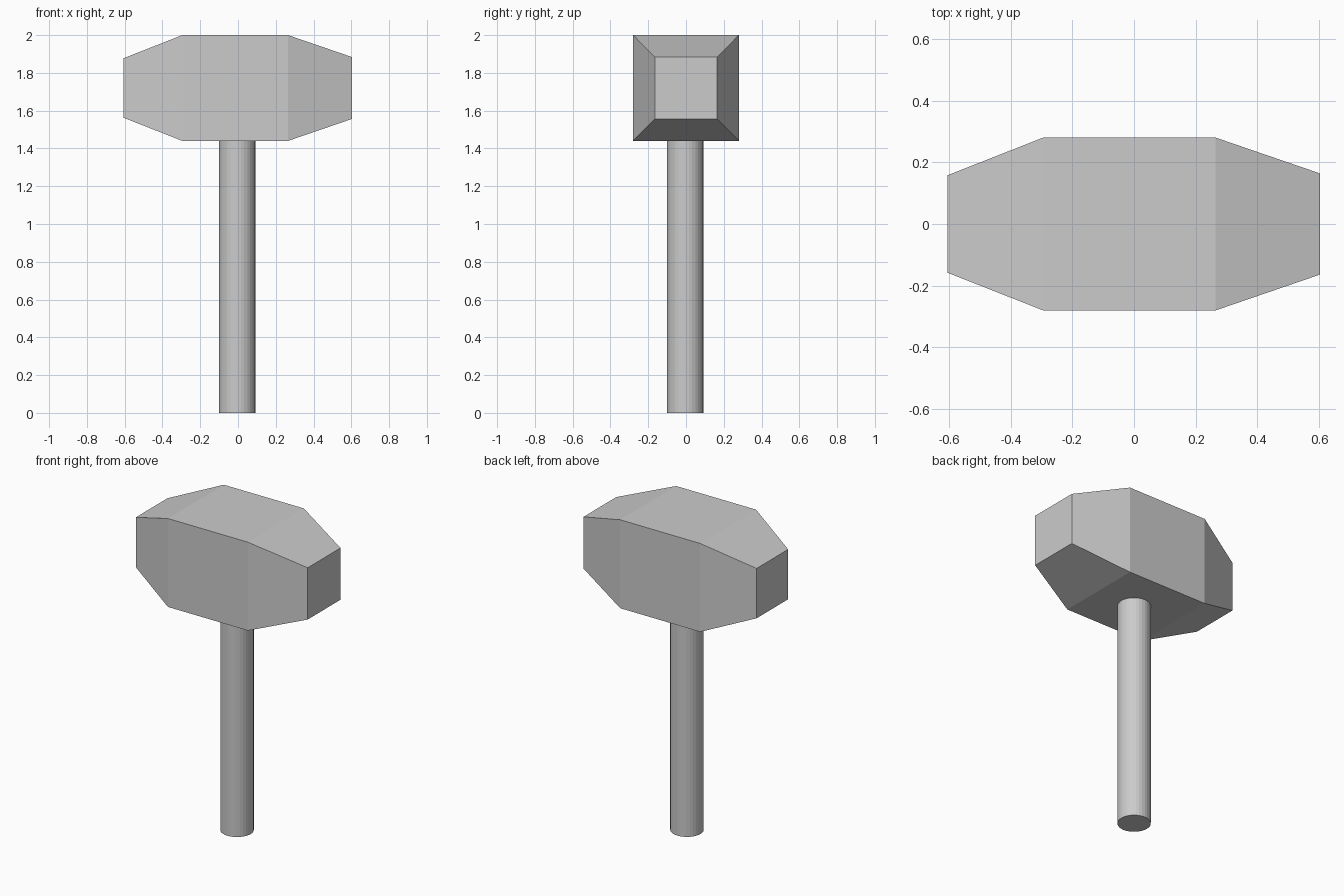
import bpy, bmesh

if "Cube" in bpy.data.objects:
    bpy.data.objects.remove(bpy.data.objects["Cube"])

HEAD_Z = 1.72

# Mallet head: square cross-sections lofted along x, tapering to both faces
sections = [(-0.605, 0.158), (-0.295, 0.28), (0.265, 0.28), (0.603, 0.164)]
bm = bmesh.new()
rings = []
for x, h in sections:
    rings.append([bm.verts.new((x, sy * h, HEAD_Z + sz * h))
                  for sy, sz in ((-1, -1), (1, -1), (1, 1), (-1, 1))])
for a, b in zip(rings, rings[1:]):
    for i in range(4):
        j = (i + 1) % 4
        bm.faces.new((a[i], a[j], b[j], b[i]))
bm.faces.new(rings[0])
bm.faces.new(rings[-1])
bmesh.ops.recalc_face_normals(bm, faces=bm.faces)
mesh = bpy.data.meshes.new("mallet_head")
bm.to_mesh(mesh)
bm.free()
bpy.context.collection.objects.link(bpy.data.objects.new("mallet_head", mesh))

# Handle: faceted round shaft, seated slightly into the head
handle_top = 1.46
bpy.ops.mesh.primitive_cylinder_add(vertices=32, radius=0.096, depth=handle_top,
                                    location=(-0.004, -0.004, handle_top / 2))
bpy.context.object.name = "handle"
